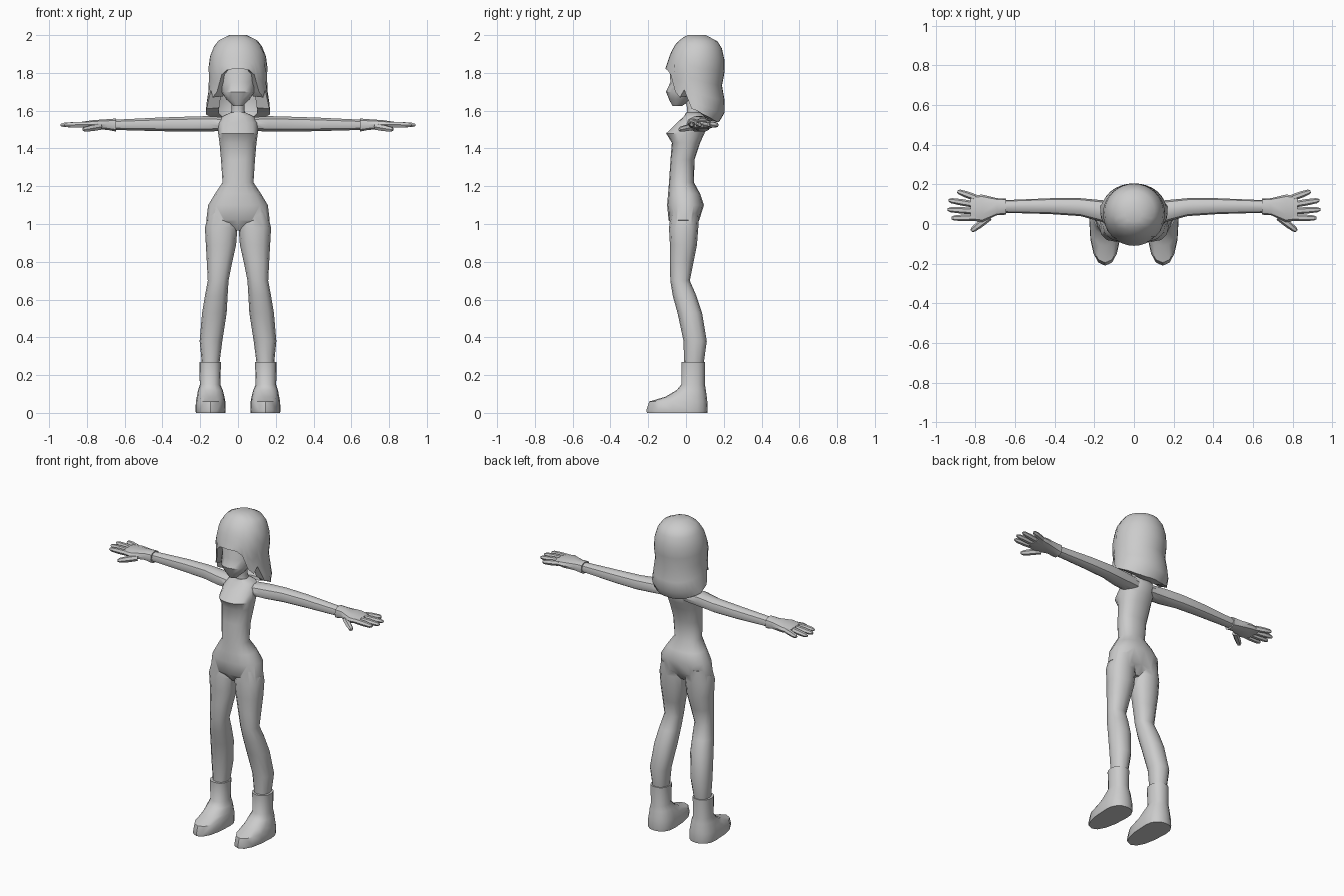
import bpy, bmesh, math
from mathutils import Vector


def activate(ob):
    bpy.ops.object.select_all(action='DESELECT')
    ob.select_set(True)
    bpy.context.view_layer.objects.active = ob


def finish(name, bm, mirror=False):
    bmesh.ops.recalc_face_normals(bm, faces=bm.faces)
    me = bpy.data.meshes.new(name)
    bm.to_mesh(me)
    bm.free()
    ob = bpy.data.objects.new(name, me)
    bpy.context.collection.objects.link(ob)
    activate(ob)
    if mirror:
        m = ob.modifiers.new("mirror", 'MIRROR')
        m.use_mirror_merge = False
        bpy.ops.object.modifier_apply(modifier=m.name)
    return ob


def smooth(ob, deg=40):
    activate(ob)
    bpy.ops.object.shade_smooth_by_angle(angle=math.radians(deg))


def skin(bm, rings):
    """Join rings of points into a closed skin with end caps."""
    vs = [[bm.verts.new(p) for p in r] for r in rings]
    n = len(vs[0])
    for a, b in zip(vs, vs[1:]):
        for i in range(n):
            bm.faces.new((a[i], a[(i + 1) % n], b[(i + 1) % n], b[i]))
    bm.faces.new(vs[0][::-1])
    bm.faces.new(vs[-1])


def loft(name, rows, axis='z', sides=12, power=0.88, mirror=False):
    """Rows are (position, a0, a1, b0, b1[, widest b]) along an axis."""
    bm = bmesh.new()
    rings = []
    for t, a0, a1, b0, b1, *c in rows:
        mid = c[0] if c else (b0 + b1) / 2
        ring = []
        for i in range(sides):
            w = 2 * math.pi * i / sides
            co, si = [math.copysign(abs(v) ** power, v) if abs(v) > 1e-6 else 0
                      for v in (math.cos(w), math.sin(w))]
            a = (a0 + a1) / 2 + co * (a1 - a0) / 2
            b = mid + si * ((b1 - mid) if si > 0 else (mid - b0))
            ring.append((a, b, t) if axis == 'z' else (t, a, b))
        rings.append(ring)
    skin(bm, rings)
    return finish(name, bm, mirror)


def finger(name, p, q, r):
    """Six-sided tapering digit from p to q."""
    bm = bmesh.new()
    p, q = Vector(p), Vector(q)
    d = (q - p).normalized()
    s = d.cross(Vector((0, 0, 1))).normalized()
    u = s.cross(d)
    rings = []
    for f, k in ((0, 1), (0.5, 1), (0.88, 0.8), (1, 0.4)):
        c = p.lerp(q, f)
        rings.append([c + (s * math.cos(i * math.pi / 3) + u * math.sin(i * math.pi / 3)) * r * k
                      for i in range(6)])
    skin(bm, rings)
    return finish(name, bm, True)


def union(ob, others):
    for o in others:
        m = ob.modifiers.new("union", 'BOOLEAN')
        m.operation, m.solver, m.object = 'UNION', 'EXACT', o
        activate(ob)
        bpy.ops.object.modifier_apply(modifier=m.name)
        bpy.data.objects.remove(o)


# Torso with bust shelf, waist and hips
torso = loft("body", [(z, -w, w, f, b) for z, w, f, b in (
    (0.965, 0.06, -0.05, 0.03), (1.02, 0.168, -0.092, 0.07), (1.10, 0.158, -0.10, 0.095),
    (1.16, 0.122, -0.095, 0.075), (1.22, 0.082, -0.09, 0.042), (1.34, 0.09, -0.082, 0.045),
    (1.43, 0.098, -0.075, 0.075), (1.48, 0.105, -0.105, 0.098), (1.535, 0.105, -0.05, 0.115),
    (1.57, 0.085, -0.01, 0.105), (1.59, 0.04, 0.0, 0.08))], sides=16)

# Legs
legs = loft("legs", [
    (1.06, 0.012, 0.155, -0.08, 0.07), (0.98, 0.003, 0.175, -0.09, 0.065),
    (0.89, 0.010, 0.170, -0.085, 0.058), (0.80, 0.030, 0.165, -0.085, 0.04),
    (0.70, 0.050, 0.160, -0.083, 0.02), (0.62, 0.055, 0.175, -0.07, 0.055),
    (0.53, 0.060, 0.190, -0.045, 0.085), (0.38, 0.083, 0.203, -0.013, 0.11),
    (0.25, 0.100, 0.190, -0.01, 0.092)], mirror=True)

# Arms
arms = loft("arms", [
    (0.05, 0.00, 0.11, 1.492, 1.565), (0.16, 0.01, 0.12, 1.488, 1.573),
    (0.27, 0.04, 0.13, 1.487, 1.570), (0.42, 0.05, 0.13, 1.490, 1.565),
    (0.66, 0.057, 0.12, 1.497, 1.553)], axis='x', sides=10, mirror=True)

# Neck
neck = loft("neck", [(1.56, -0.042, 0.042, 0.0, 0.09), (1.61, -0.034, 0.034, 0.005, 0.07),
                     (1.68, -0.034, 0.034, -0.01, 0.06)], sides=10)
union(torso, [legs, arms, neck])
smooth(torso)

# Head with pointed chin
head = loft("head", [(z, -w, w, f, b) for z, w, f, b in (
    (1.625, 0.025, -0.072, -0.02), (1.66, 0.062, -0.09, 0.03), (1.70, 0.088, -0.106, 0.07),
    (1.75, 0.098, -0.083, 0.10), (1.83, 0.105, -0.085, 0.12), (1.91, 0.085, -0.05, 0.11))],
    sides=16, power=1)
smooth(head)

# Boots
boots = loft("boots", [
    (0.27, 0.09, 0.205, -0.025, 0.10), (0.15, 0.094, 0.202, -0.025, 0.10),
    (0.12, 0.080, 0.212, -0.05, 0.105, 0.03), (0.085, 0.072, 0.218, -0.11, 0.11, 0.02),
    (0.06, 0.067, 0.223, -0.195, 0.113, 0.02), (0.015, 0.065, 0.225, -0.21, 0.115, 0.02),
    (0.0, 0.067, 0.223, -0.207, 0.113, 0.02)], sides=16, mirror=True)
smooth(boots)

# Gloves: cuff, palm and digits
hand = loft("hands", [
    (0.645, 0.047, 0.128, 1.488, 1.560), (0.69, 0.045, 0.130, 1.497, 1.556),
    (0.765, 0.010, 0.148, 1.502, 1.551), (0.825, 0.018, 0.145, 1.512, 1.542)],
    axis='x', sides=10, power=0.75, mirror=True)
digits = [finger("finger", (0.80, y0, 1.527), (x, y1, 1.524), 0.0165)
          for y0, x, y1 in ((0.133, 0.89, 0.165), (0.098, 0.935, 0.12),
                            (0.065, 0.94, 0.073), (0.033, 0.92, 0.03))]
digits.append(finger("thumb", (0.73, 0.035, 1.515), (0.82, -0.035, 1.50), 0.018))
union(hand, digits)
smooth(hand)

# Hair: bob with fringe, jagged side locks and tucked-under hem
profile = [(2.0, 0.045, 0.01, 0.105), (1.985, 0.09, -0.02, 0.145), (1.96, 0.115, -0.05, 0.175),
           (1.91, 0.145, -0.08, 0.20), (1.82, 0.157, -0.11, 0.207), (1.73, 0.152, -0.10, 0.19),
           (1.65, 0.165, -0.10, 0.205), (1.58, 0.172, -0.08, 0.205), (1.54, 0.14, -0.06, 0.175)]
hem = [1.82, 1.82, 1.815, 1.79, 1.70, 1.67, 1.71, 1.61, 1.60,
       1.58, 1.57, 1.56, 1.55, 1.545, 1.54, 1.54, 1.54]


def hair_point(i, z):
    for lo, hi in zip(profile, profile[1:]):
        if z >= hi[0] - 1e-6:
            break
    k = (lo[0] - z) / (lo[0] - hi[0])
    w, f, b = [lo[j] + (hi[j] - lo[j]) * k for j in (1, 2, 3)]
    a = 2 * math.pi * i / 32
    return Vector((w * math.sin(a), (f + b) / 2 - (b - f) / 2 * math.cos(a), z))


bm = bmesh.new()
cols = []
for i in range(32):
    low = hem[min(i, 32 - i)]
    pts = [hair_point(i, 2.0 - (2.0 - low) * f)
           for f in (0, 0.07, 0.15, 0.28, 0.42, 0.58, 0.75, 0.89, 1)]
    tuck = Vector((0, 0.055, low + 0.015))
    pts.append(pts[-1].lerp(tuck, 0.4 if low < 1.75 else 0.2))
    cols.append([bm.verts.new(p) for p in pts])
for i in range(32):
    a, b = cols[i], cols[(i + 1) % 32]
    for j in range(len(a) - 1):
        bm.faces.new((a[j], a[j + 1], b[j + 1], b[j]))
bm.faces.new([c[0] for c in cols])
hair = finish("hair", bm)
smooth(hair)
